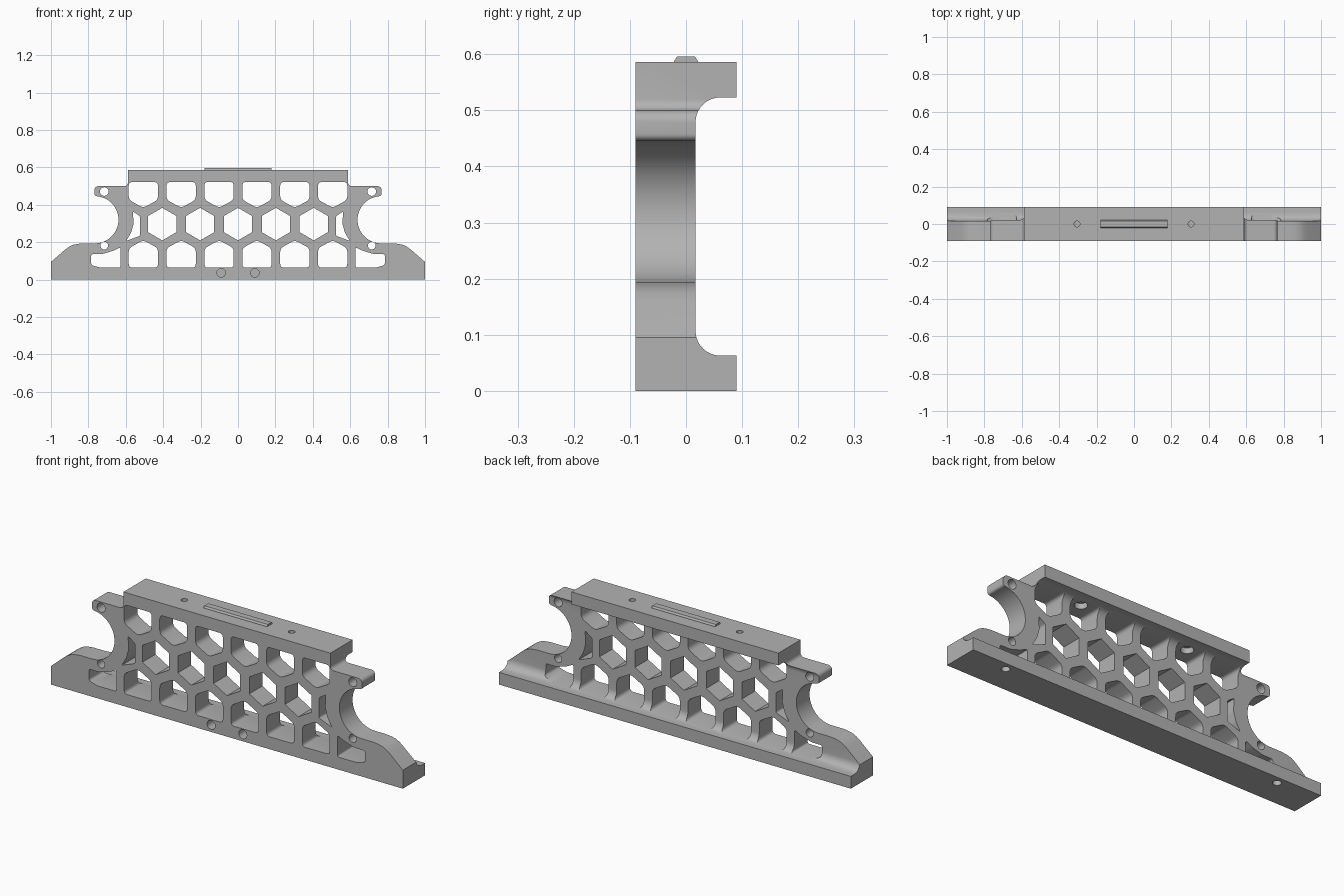
import bpy, bmesh
from math import sin, cos, pi, radians
from mathutils import Vector

cube = bpy.data.objects.get("Cube")
if cube:
    bpy.data.objects.remove(cube, do_unlink=True)

grey = bpy.data.materials.new("matte grey")
grey.use_nodes = True
COLOUR = (0.45, 0.45, 0.45, 1)
grey.diffuse_color = COLOUR
grey.node_tree.nodes["Principled BSDF"].inputs["Base Color"].default_value = COLOUR


def arc(cx, cz, r, a0, a1, n):
    steps = [radians(a0 + (a1 - a0) * i / n) for i in range(n + 1)]
    return [(cx + r * cos(a), cz + r * sin(a)) for a in steps]


def rounded(points, r, n=5):
    """Soften each corner of a polygon with a short curve."""
    out = []
    for i, p in enumerate(points):
        p = Vector(p)
        a, b = Vector(points[i - 1]) - p, Vector(points[(i + 1) % len(points)]) - p
        start = p + a.normalized() * min(r, a.length * 0.45)
        end = p + b.normalized() * min(r, b.length * 0.45)
        for k in range(n + 1):
            t = k / n
            out.append(tuple(start * (1 - t) ** 2 + p * 2 * t * (1 - t) + end * t * t))
    return out


def mirror(points):
    return [(-x, z) for x, z in reversed(points)]


def prism(name, points, axis, lo, hi):
    """Extrude a 2D profile along x, y or z."""
    place = {"x": lambda p, d: (d, p[0], p[1]),
             "y": lambda p, d: (p[0], d, p[1]),
             "z": lambda p, d: (p[0], p[1], d)}[axis]
    bm = bmesh.new()
    base = bm.faces.new([bm.verts.new(place(p, lo)) for p in points])
    new = bmesh.ops.extrude_face_region(bm, geom=[base])["geom"]
    shift = Vector(place((0, 0), hi - lo))
    bmesh.ops.translate(bm, vec=shift, verts=[v for v in new if isinstance(v, bmesh.types.BMVert)])
    bmesh.ops.recalc_face_normals(bm, faces=bm.faces)
    mesh = bpy.data.meshes.new(name)
    bm.to_mesh(mesh)
    bm.free()
    mesh.materials.append(grey)
    obj = bpy.data.objects.new(name, mesh)
    bpy.context.collection.objects.link(obj)
    return obj


def combine(target, tool, operation):
    mod = target.modifiers.new("cut", "BOOLEAN")
    mod.operation, mod.object, mod.solver = operation, tool, "EXACT"
    bpy.context.view_layer.objects.active = target
    bpy.ops.object.modifier_apply(modifier=mod.name)
    bpy.data.objects.remove(tool, do_unlink=True)


def drill(x, y, r, axis, lo, hi):
    combine(frame, prism("drill", arc(x, y, r, 0, 345, 23), axis, lo, hi), "DIFFERENCE")


# C-shaped section: thin web with filleted flanges above and below
FRONT, WEB, BACK = -0.09, 0.017, 0.09
LOW, HIGH, TOP, R = 0.063, 0.523, 0.586, 0.044
section = ([(FRONT, 0), (BACK, 0), (BACK, LOW)]
           + arc(WEB + R, LOW + R, R, 270, 180, 10)
           + arc(WEB + R, HIGH - R, R, 180, 90, 10)
           + [(BACK, HIGH), (BACK, TOP), (FRONT, TOP)])
frame = prism("lattice_frame", section, "x", -1, 1)

# Front silhouette: sloped feet, round notches, ears and top rail
half = ([(1, -0.1), (1, 0.095), (0.925, 0.160)]
        + [(0.905, 0.175), (0.885, 0.185), (0.86, 0.191), (0.83, 0.194)]
        + arc(0.765, 0.32, 0.126, 270, 100, 28)
        + arc(0.755, 0.458, 0.012, 270, 360, 5)
        + arc(0.747, 0.48, 0.02, 0, 90, 6)
        + arc(0.608, 0.52, 0.02, 270, 180, 6)
        + [(0.588, 0.7)])
combine(frame, prism("silhouette", half + mirror(half), "y", -0.2, 0.2), "INTERSECT")

# Lattice openings: three rows plus the odd shapes at each end
PITCH = 0.2025
openings = []
for i in range(6):
    x = (i - 2.5) * PITCH
    w = 0.078
    lower = [(x - w, 0.064), (x + w, 0.064), (x + w, 0.168), (x, 0.211), (x - w, 0.168)]
    upper = [(x - w, 0.522), (x + w, 0.522), (x + w, 0.427), (x, 0.384), (x - w, 0.427)]
    openings += [rounded(lower, 0.02), rounded(upper, 0.02)]
for i in range(5):
    x = (i - 2) * PITCH
    openings.append([(x + 0.087 * sin(k * pi / 3), 0.297 + 0.087 * cos(k * pi / 3)) for k in range(6)])
foot_slot = rounded([(0.628, 0.064), (0.735, 0.064), (0.785, 0.078), (0.785, 0.137),
                     (0.725, 0.137), (0.665, 0.155), (0.628, 0.174)], 0.012)
sliver = rounded([(0.523, 0.235), (0.598, 0.207), (0.572, 0.25), (0.558, 0.30),
                  (0.562, 0.365), (0.523, 0.338)], 0.008)
for shape in (foot_slot, sliver):
    openings += [shape, mirror(shape)]
for shape in openings:
    combine(frame, prism("opening", shape, "y", -0.2, 0.2), "DIFFERENCE")

# Screw holes
for s in (-1, 1):
    drill(s * 0.715, 0.471, 0.023, "y", -0.2, 0.2)
    drill(s * 0.715, 0.182, 0.0205, "y", -0.2, 0.2)
    drill(s * 0.09, 0.036, 0.023, "y", -0.2, -0.03)
    drill(s * 0.305, 0, 0.016, "z", 0.5, 0.7)
    drill(s * 0.305, 0, 0.03, "z", 0.5, 0.55)
    drill(s * 0.78, 0.05, 0.02, "z", -0.1, 0.045)

# Raised tab on the top rail, with a chamfered upper edge
tab = prism("top_tab", [(-0.021, 0.58), (0.021, 0.58), (0.021, 0.588), (0.016, 0.596),
                        (-0.016, 0.596), (-0.021, 0.588)], "x", -0.18, 0.18)

bpy.ops.object.select_all(action="DESELECT")
frame.select_set(True)
bpy.context.view_layer.objects.active = frame
bpy.ops.object.shade_smooth_by_angle(angle=radians(28))
